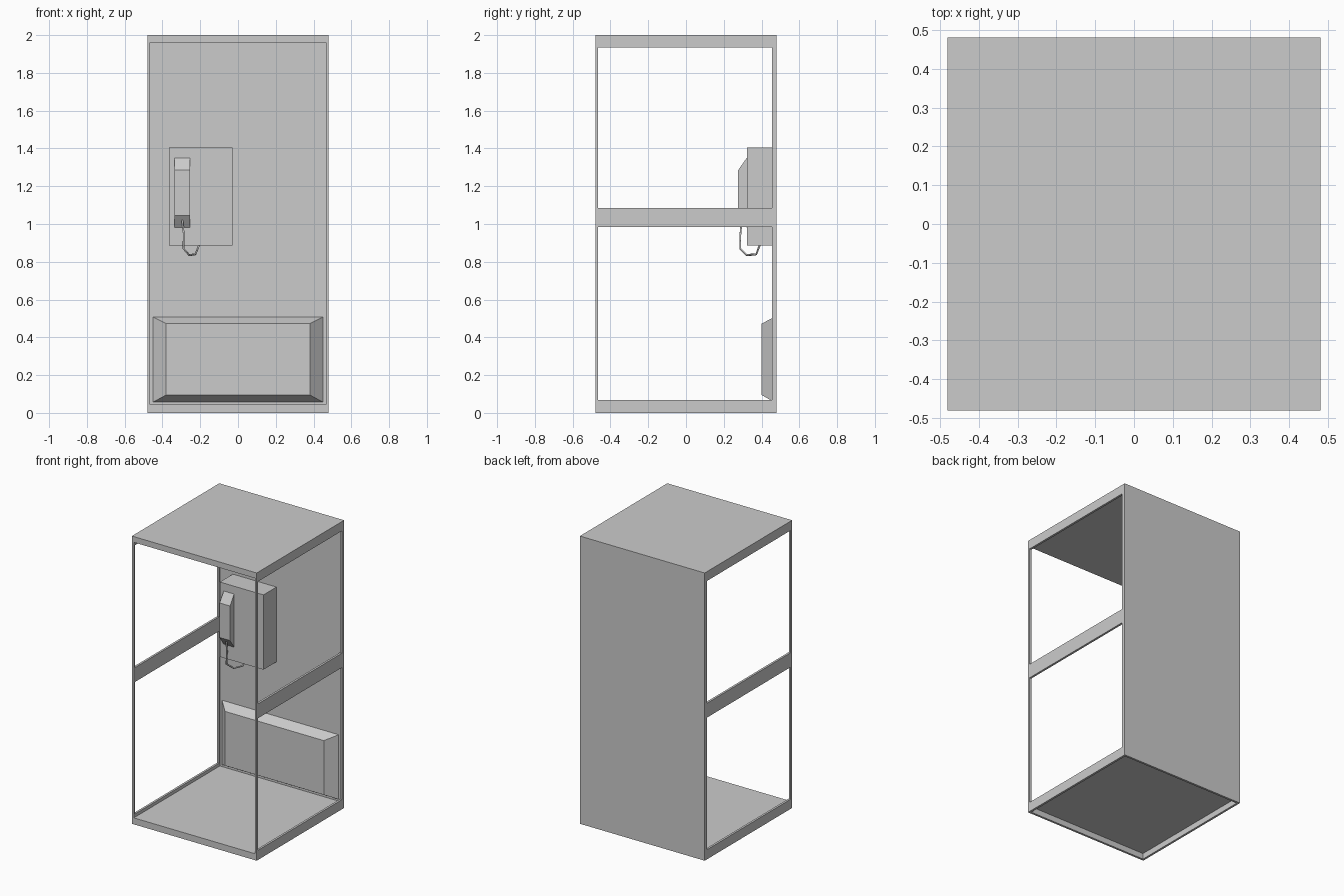
import bpy, bmesh

if "Cube" in bpy.data.objects:
    bpy.data.objects.remove(bpy.data.objects["Cube"])


def make_object(name, bm):
    bmesh.ops.recalc_face_normals(bm, faces=bm.faces)
    mesh = bpy.data.meshes.new(name)
    bm.to_mesh(mesh)
    bm.free()
    ob = bpy.data.objects.new(name, mesh)
    bpy.context.collection.objects.link(ob)
    return ob


def loft(name, ring_a, ring_b):
    """Closed solid between two matching outlines."""
    bm = bmesh.new()
    a = [bm.verts.new(p) for p in ring_a]
    b = [bm.verts.new(p) for p in ring_b]
    bm.faces.new(a)
    bm.faces.new(b[::-1])
    for i in range(len(a)):
        j = (i + 1) % len(a)
        bm.faces.new((a[i], b[i], b[j], a[j]))
    return make_object(name, bm)


def rect(x0, x1, z0, z1, y):
    return [(x0, y, z0), (x1, y, z0), (x1, y, z1), (x0, y, z1)]


def box(name, x0, x1, y0, y1, z0, z1):
    return loft(name, rect(x0, x1, z0, z1, y0), rect(x0, x1, z0, z1, y1))


# Booth shell: solid block, hollowed out from front, sides and underneath
booth = box("booth_shell", -0.48, 0.48, -0.48, 0.48, 0, 2)
cutters = [
    ("interior_cutter", -0.465, 0.465, -0.6, 0.465, 0.045, 1.96),
    ("underside_cutter", -0.465, 0.465, -0.465, 0.465, -0.1, 0.04),
    ("lower_window_cutter", -0.6, 0.6, -0.465, 0.455, 0.067, 0.985),
    ("upper_window_cutter", -0.6, 0.6, -0.465, 0.455, 1.085, 1.935),
]
for spec in cutters:
    cutter = box(*spec)
    cutter.hide_render = True
    cutter.hide_set(True)
    mod = booth.modifiers.new(spec[0], 'BOOLEAN')
    mod.operation = 'DIFFERENCE'
    mod.solver = 'EXACT'
    mod.object = cutter

# Apply the cuts, then drop the cutters
bpy.context.view_layer.update()
graph = bpy.context.evaluated_depsgraph_get()
cut_mesh = bpy.data.meshes.new_from_object(booth.evaluated_get(graph))
booth.modifiers.clear()
booth.data = cut_mesh
for spec in cutters:
    bpy.data.objects.remove(bpy.data.objects[spec[0]])

# Lower back panel with sloped edges
loft("lower_panel", rect(-0.38, 0.38, 0.095, 0.472, 0.40),
     rect(-0.45, 0.45, 0.057, 0.507, 0.466))

# Telephone body on the back wall
box("phone_box", -0.365, -0.03, 0.322, 0.466, 0.885, 1.405)

# Handset: side profile (y, z) extruded across x
profile = [(0.323, 0.98), (0.276, 1.045), (0.276, 1.285), (0.323, 1.352)]
loft("handset", [(-0.335, y, z) for y, z in profile],
     [(-0.255, y, z) for y, z in profile])

# Cord from the handset to the underside of the phone
path = [(-0.295, 0.295, 1.02), (-0.287, 0.288, 0.945), (-0.289, 0.286, 0.87),
        (-0.258, 0.322, 0.835), (-0.225, 0.372, 0.84), (-0.206, 0.39, 0.888)]
curve = bpy.data.curves.new("cord", 'CURVE')
curve.dimensions = '3D'
curve.bevel_depth = 0.006
curve.bevel_resolution = 0
spline = curve.splines.new('POLY')
spline.points.add(len(path) - 1)
for point, co in zip(spline.points, path):
    point.co = (*co, 1)
cord = bpy.data.objects.new("cord", curve)
bpy.context.collection.objects.link(cord)
